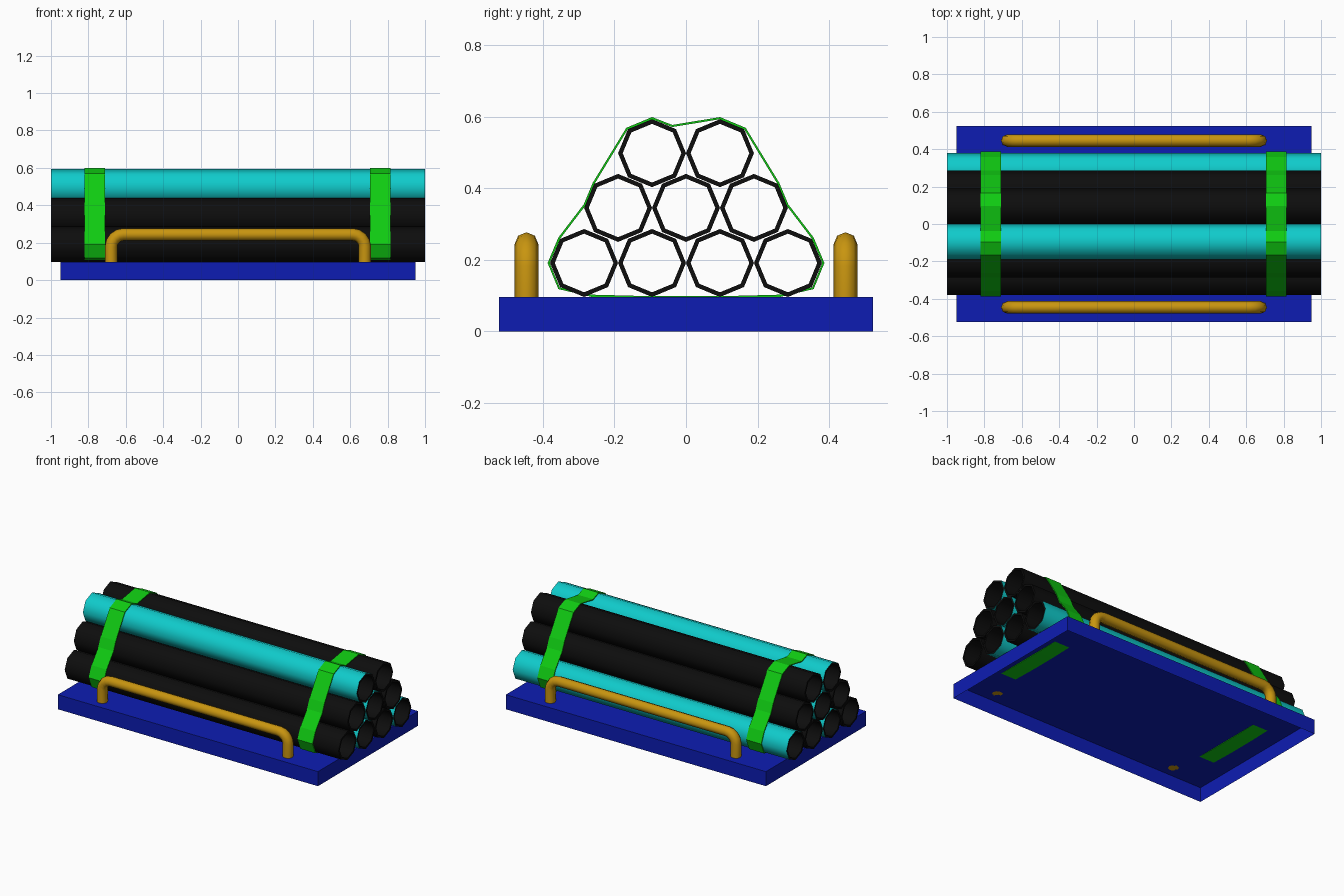
import bpy, bmesh, math
from mathutils import Vector

if "Cube" in bpy.data.objects:
    bpy.data.objects.remove(bpy.data.objects["Cube"])


def material(name, r, g, b):
    m = bpy.data.materials.new(name)
    m.diffuse_color = (r, g, b, 1)
    m.use_nodes = True
    m.node_tree.nodes["Principled BSDF"].inputs["Base Color"].default_value = m.diffuse_color
    return m


BLUE = material("blue_paint", 0.004, 0.012, 0.45)
GOLD = material("gold_rail", 0.58, 0.30, 0.005)
GREEN = material("green_strap", 0.005, 0.6, 0.006)
CYAN = material("cyan_pipe", 0.005, 0.6, 0.6)
BLACK = material("black_pipe", 0.004, 0.004, 0.004)

PLATE_Z = 0.096


def finish(name, bm, mats, recalc=True):
    if recalc:
        bmesh.ops.recalc_face_normals(bm, faces=bm.faces)
    me = bpy.data.meshes.new(name)
    bm.to_mesh(me)
    bm.free()
    for m in mats:
        me.materials.append(m)
    ob = bpy.data.objects.new(name, me)
    bpy.context.collection.objects.link(ob)
    return ob


def smooth(ob, angle):
    bpy.ops.object.select_all(action='DESELECT')
    ob.select_set(True)
    bpy.context.view_layer.objects.active = ob
    bpy.ops.object.shade_smooth_by_angle(angle=math.radians(angle))


# Tray: shallow box, open underneath
bm = bmesh.new()
bmesh.ops.create_cube(bm, size=1)
for v in bm.verts:
    v.co = Vector((v.co.x * 1.9, v.co.y * 1.046, (v.co.z + 0.5) * PLATE_Z))
bmesh.ops.delete(bm, geom=[f for f in bm.faces if f.normal.z < -0.5], context='FACES_ONLY')
finish("tray", bm, [BLUE], recalc=False)


# Pipes: eight-sided hollow tubes, coloured outside, black ends and bore
def pipe(name, y, z, mat, R=0.095, r=0.082, n=8):
    bm = bmesh.new()
    rings = []
    for x, rad in ((-1, R), (1, R), (1, r), (-1, r)):
        rings.append([bm.verts.new((x, y + rad * math.cos(2 * math.pi * i / n),
                                    z + rad * math.sin(2 * math.pi * i / n)))
                      for i in range(n)])
    for k in range(4):
        a, b = rings[k], rings[(k + 1) % 4]
        for i in range(n):
            j = (i + 1) % n
            f = bm.faces.new((a[i], a[j], b[j], b[i]))
            f.material_index = 0 if k == 0 else 1
    smooth(finish(name, bm, [mat, BLACK]), 50)


# Stack of 4, 3 and 2 pipes with alternating colours
for row, (count, z) in enumerate(((4, 0.191), (3, 0.345), (2, 0.498))):
    for i in range(count):
        y = (i - (count - 1) / 2) * 0.19
        cyan = (i % 2 == 0) if row == 2 else (i % 2 == 1)
        pipe(f"pipe_row{row + 1}_{i + 1}", y, z, CYAN if cyan else BLACK)

# Straps: closed band wrapped around the stack
half = [(0.095, 0.092), (0.265, 0.0965), (0.357, 0.118), (0.387, 0.191),
        (0.357, 0.262), (0.286, 0.355), (0.261, 0.415), (0.167, 0.569), (0.095, 0.599)]
loop = half + [(-0.038, 0.577)] + [(-y, z) for y, z in reversed(half)]


def strap(name, cx, w=0.11):
    bm = bmesh.new()
    a = [bm.verts.new((cx - w / 2, y, z)) for y, z in loop]
    b = [bm.verts.new((cx + w / 2, y, z)) for y, z in loop]
    for i in range(len(loop)):
        j = (i + 1) % len(loop)
        bm.faces.new((a[i], a[j], b[j], b[i]))
    ob = finish(name, bm, [GREEN])
    mod = ob.modifiers.new("thickness", 'SOLIDIFY')
    mod.thickness = 0.006
    mod.offset = -1


strap("strap_left", -0.765)
strap("strap_right", 0.76)


# Guard rails: bent tube along each long side
def rail(name, y):
    x0, top, br = 0.678, 0.244, 0.065
    right = [(x0, PLATE_Z)]
    for k in range(5):
        t = math.pi / 2 * k / 4
        right.append((x0 - br + br * math.cos(t), top - br + br * math.sin(t)))
    pts = right + [(-x, z) for x, z in reversed(right)]
    cu = bpy.data.curves.new(name, 'CURVE')
    cu.dimensions = '3D'
    cu.bevel_depth = 0.033
    cu.bevel_resolution = 2
    cu.use_fill_caps = True
    sp = cu.splines.new('POLY')
    sp.points.add(len(pts) - 1)
    for p, (x, z) in zip(sp.points, pts):
        p.co = (x, y, z, 1)
    sp.use_smooth = True
    cu.materials.append(GOLD)
    bpy.context.collection.objects.link(bpy.data.objects.new(name, cu))


rail("rail_front", -0.446)
rail("rail_back", 0.446)
